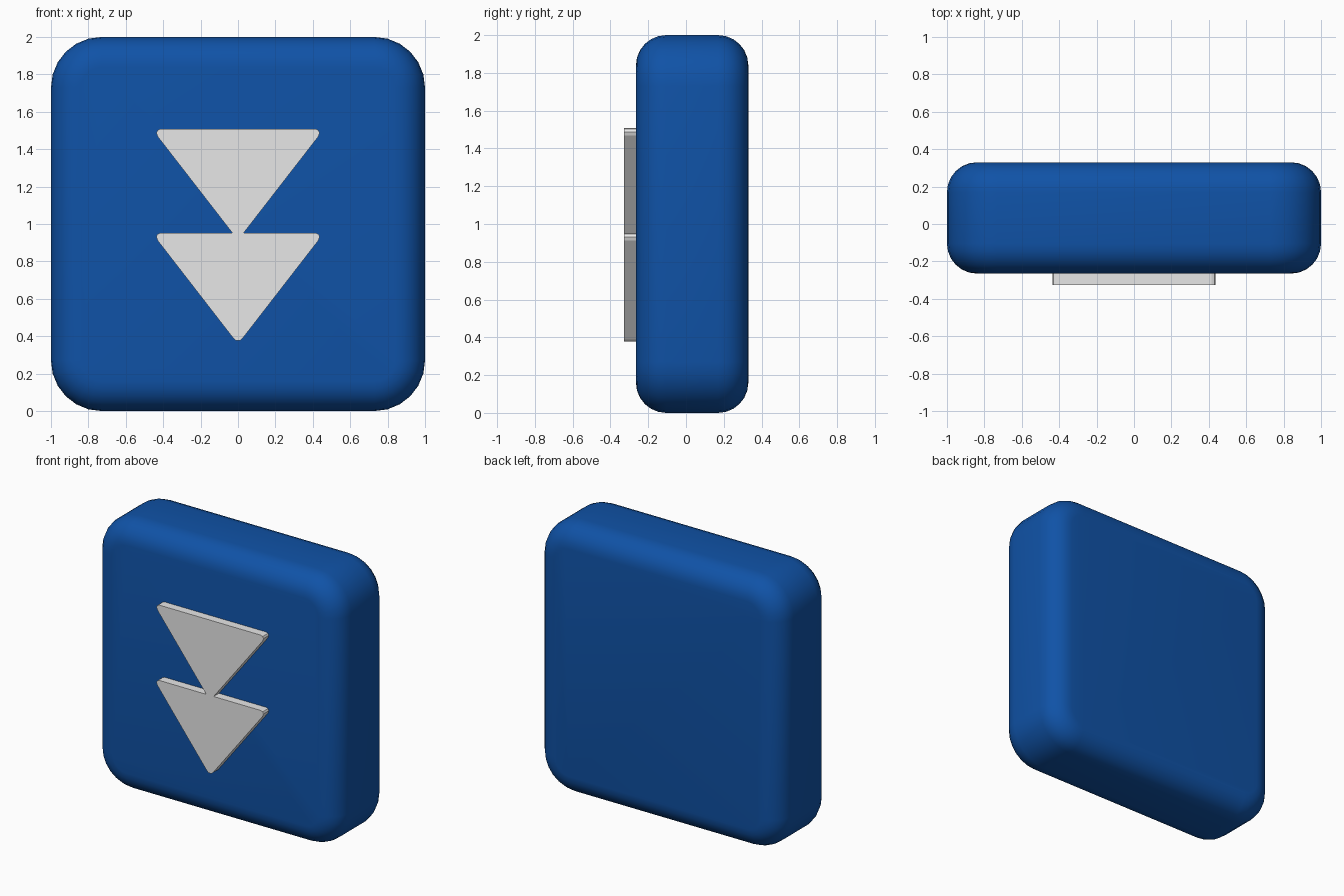
import bpy, bmesh, math

if "Cube" in bpy.data.objects:
    bpy.data.objects.remove(bpy.data.objects["Cube"])


def material(name, color):
    m = bpy.data.materials.new(name)
    m.diffuse_color = (*color, 1)
    m.use_nodes = True
    m.node_tree.nodes["Principled BSDF"].inputs["Base Color"].default_value = m.diffuse_color
    return m


blue = material("deep blue", (0.005, 0.085, 0.385))
grey = material("light grey", (0.8, 0.8, 0.8))


def loft(name, rings, mat):
    """Skin a list of (outline, y) rings running front to back, with end caps."""
    bm = bmesh.new()
    loops = [[bm.verts.new((x, y, z)) for x, z in pts] for pts, y in rings]
    n = len(loops[0])
    for a, b in zip(loops, loops[1:]):
        for i in range(n):
            j = (i + 1) % n
            bm.faces.new((a[i], a[j], b[j], b[i]))
    bm.faces.new(loops[0])
    bm.faces.new(loops[-1])
    bmesh.ops.recalc_face_normals(bm, faces=bm.faces)
    me = bpy.data.meshes.new(name)
    bm.to_mesh(me)
    bm.free()
    me.materials.append(mat)
    ob = bpy.data.objects.new(name, me)
    bpy.context.collection.objects.link(ob)
    return ob


def rounded_square(half, r, seg=6):
    pts = []
    for k, (sx, sz) in enumerate([(1, 1), (-1, 1), (-1, -1), (1, -1)]):
        for i in range(seg + 1):
            a = math.pi / 2 * (k + i / seg)
            pts.append((sx * (half - r) + r * math.cos(a),
                        1 + sz * (half - r) + r * math.sin(a)))
    return pts


# Button body: rounded square slab with rolled front and back edges
front, back, edge, corner, seg = -0.265, 0.33, 0.16, 0.27, 6
rings = []
for i in range(seg + 1):
    a = math.pi / 2 * i / seg
    d = edge * (1 - math.sin(a))
    rings.append((rounded_square(1 - d, corner - d), front + edge * (1 - math.cos(a))))
rings += [(p, front + back - y) for p, y in reversed(rings)]
body = loft("button_body", rings, blue)
for p in body.data.polygons:
    p.use_smooth = True


# Raised double arrow: two downward triangles with softened corners
def arrow(name, top, tip):
    half = [(0.415, 0), (0.43, -0.006), (0.437, -0.02), (0.43, -0.04)] + tip
    right = [(x, top + z) for x, z in half]
    pts = right + [(-x, z) for x, z in reversed(right)]
    return loft(name, [(pts, -0.327), (pts, -0.24)], grey)


# The upper tip stops on the top edge of the lower arrow
arrow("upper_arrow", 1.508, [(0.03, -0.556)])
arrow("lower_arrow", 0.952, [(0.025, -0.563), (0.012, -0.574)])
